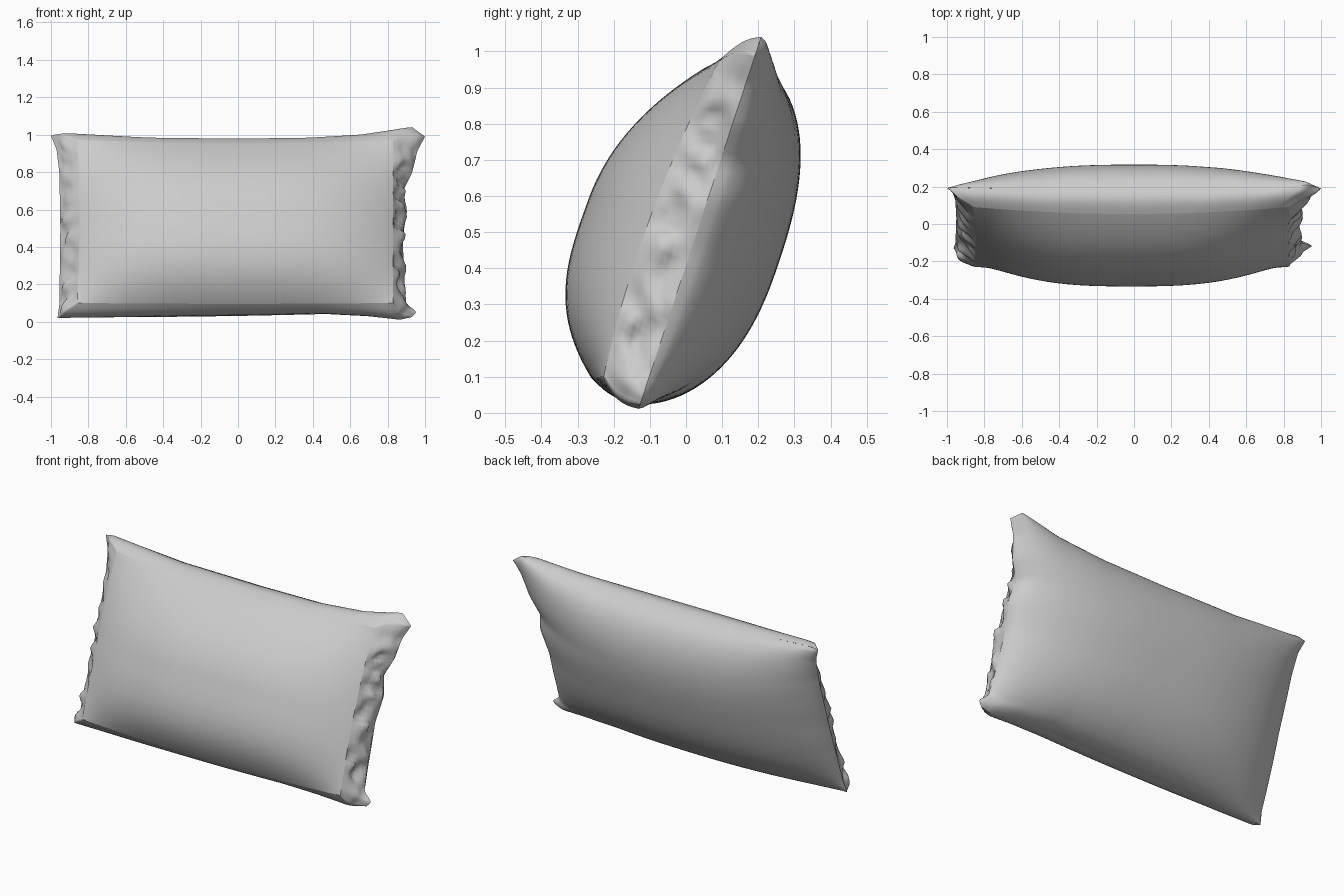
import bpy, bmesh, math
from mathutils import Vector, noise

if "Cube" in bpy.data.objects:
    bpy.data.objects.remove(bpy.data.objects["Cube"])

fabric = bpy.data.materials.new("light grey fabric")
fabric.use_nodes = True
GREY = (0.6, 0.6, 0.6, 1)
fabric.diffuse_color = GREY
fabric.node_tree.nodes["Principled BSDF"].inputs["Base Color"].default_value = GREY

# Leaning plane of the cushion: centre, up-slope direction, front normal
CENTRE = Vector((0, 0.03, 0.5))
UP = Vector((0, 0.313, 0.95))
OUT = Vector((0, -0.95, 0.313))
COLS, ROWS, BAND = 64, 48, 8

# Seam outline: half sizes along each edge
RIGHT = [(-1, .93), (-.94, .955), (-.85, .9), (-.6, .89), (-.1, .88), (.2, .905),
         (.4, .88), (.6, .93), (.85, .96), (1, 1)]
LEFT = [(-1, .965), (-.85, .955), (0, .95), (.6, .955), (.85, .97), (1, 1)]
TOP = [(-1, .52), (-.95, .528), (-.5, .495), (0, .49), (.4, .495), (.7, .52), (.93, .57), (1, .515)]
BOTTOM = [(-1, .505), (0, .49), (.5, .48), (.75, .495), (.93, .515), (1, .5)]


def curve(points, t):
    for (a, va), (b, vb) in zip(points, points[1:]):
        if t <= b:
            return va + (vb - va) * (t - a) / (b - a)
    return points[-1][1]


def spread(i, count):
    # even steps blended with cosine steps, finer towards the edges
    f = 2 * i / count - 1
    return 0.3 * f + 0.7 * math.sin(f * math.pi / 2)


def place(x, v, n):
    return Vector((x, 0, 0)) + CENTRE + UP * v + OUT * n


def wrinkle(s, t, seed):
    return noise.noise(Vector((s * 2.5, t * 4.5, seed)))


def seam(s, t):
    x = s * curve(RIGHT if s > 0 else LEFT, t)
    v = t * curve(TOP if t > 0 else BOTTOM, s)
    return x, v


def back_point(s, t):
    x, v = seam(s, t)
    rise = (1 - abs(t) ** 2.5) ** (0.5 if t > 0 else 0.6)
    side = max(0, 1 - abs(s) ** 2.5) ** 0.6
    puckers = 0.02 * wrinkle(s, t, 7) * abs(s) ** 6 * (1 - abs(s))
    return place(x, v, -0.242 * rise * side + puckers)


def front_local(s, t):
    x = 0.845 * s - 0.015 - 0.012 * s * (1 - t * t) * (s < 0)
    v = (0.468 - 0.028 * (1 - s * s)) * t if t > 0 else (0.46 + 0.015 * (1 - s * s)) * t
    edge = 0.135 - 0.015 * t - 0.03 * s * s * t * t
    bulge = (1 - abs(t) ** (2 if t > 0 else 3.3)) * (1 - abs(s) ** 3)
    return x, v, edge + 0.178 * bulge


def front_point(s, t):
    return place(*front_local(s, t))


def band_point(s, t, f):
    # strip from the seam (f = 0) to the front panel (f = 1), puffed and puckered
    x0, v0 = seam(s, t)
    x1, v1, n1 = front_local(s, t)
    puff = math.sin(f * math.pi)
    on_side = abs(s) ** 8
    on_end = abs(t) ** 8
    fold = (0.055 if s > 0 else 0.035) * wrinkle(s, t * 1.8, f * 2) * on_side
    x = x0 + (x1 - x0) * f + s * on_side * puff * (0.012 + fold)
    v = v0 + (v1 - v0) * f + t * on_end * puff * 0.02
    return place(x, v, n1 * f)


def make_part(name, rows, closed=False):
    bm = bmesh.new()
    grid = [[bm.verts.new(p) for p in row] for row in rows]
    for low, high in zip(grid, grid[1:]):
        n = len(low)
        for i in range(n if closed else n - 1):
            j = (i + 1) % n
            bm.faces.new((low[i], low[j], high[j], high[i])).smooth = True
    mesh = bpy.data.meshes.new(name)
    bm.to_mesh(mesh)
    bm.free()
    mesh.materials.append(fabric)
    obj = bpy.data.objects.new(name, mesh)
    bpy.context.collection.objects.link(obj)
    return obj


S = [spread(i, COLS) for i in range(COLS + 1)]
T = [spread(j, ROWS) for j in range(ROWS + 1)]

# Front and back panels
make_part("front_panel", [[front_point(s, t) for s in S] for t in T])
make_part("back_panel", [[back_point(s, t) for s in reversed(S)] for t in T])

# Side band running round the rim
rim = [(s, -1) for s in S[:-1]] + [(1, t) for t in T[:-1]]
rim += [(s, 1) for s in S[:0:-1]] + [(-1, t) for t in T[:0:-1]]
make_part("side_band", [[band_point(s, t, k / BAND) for s, t in rim] for k in range(BAND + 1)], True)
